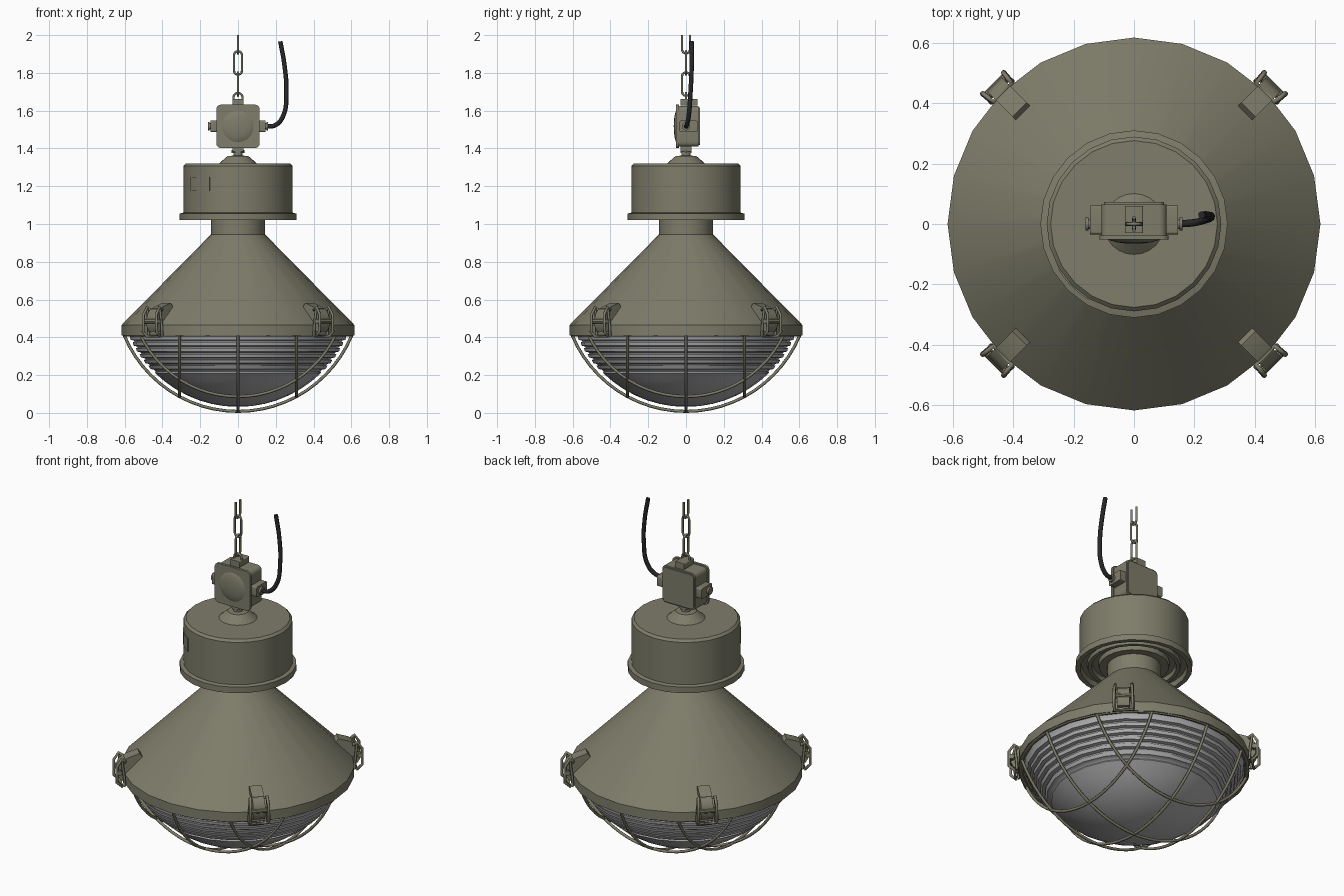
import bpy, bmesh, math
from mathutils import Matrix, Vector

if "Cube" in bpy.data.objects:
    bpy.data.objects.remove(bpy.data.objects["Cube"])


def material(name, rgb):
    m = bpy.data.materials.new(name)
    m.diffuse_color = (*rgb, 1)
    m.use_nodes = True
    m.node_tree.nodes["Principled BSDF"].inputs["Base Color"].default_value = m.diffuse_color
    return m


OLIVE = material("olive_paint", (0.21, 0.205, 0.145))
GLASS = material("grey_glass", (0.42, 0.42, 0.43))
BLACK = material("black_rubber", (0.02, 0.02, 0.022))


def finish(name, bm, mat, matrix=None, angle=35):
    bmesh.ops.remove_doubles(bm, verts=bm.verts, dist=1e-5)
    bmesh.ops.recalc_face_normals(bm, faces=bm.faces)
    if matrix:
        bm.transform(matrix)
    me = bpy.data.meshes.new(name)
    bm.to_mesh(me)
    bm.free()
    ob = bpy.data.objects.new(name, me)
    bpy.context.collection.objects.link(ob)
    me.materials.append(mat)
    bpy.ops.object.select_all(action='DESELECT')
    ob.select_set(True)
    bpy.context.view_layer.objects.active = ob
    bpy.ops.object.shade_smooth_by_angle(angle=math.radians(angle))
    return ob


def lathe(name, profile, mat=OLIVE, seg=24, matrix=None):
    """Spin an (r, z) profile around z."""
    bm = bmesh.new()
    vs = [bm.verts.new((r, 0, z)) for r, z in profile]
    es = [bm.edges.new(p) for p in zip(vs, vs[1:])]
    bmesh.ops.spin(bm, geom=vs + es, cent=(0, 0, 0), axis=(0, 0, 1),
                   angle=math.tau, steps=seg, use_duplicate=False)
    bmesh.ops.dissolve_degenerate(bm, edges=bm.edges, dist=1e-6)
    return finish(name, bm, mat, matrix)


def prism(name, pts, vec, mat=OLIVE, matrix=None):
    """Extrude a flat outline along a vector."""
    bm = bmesh.new()
    f = bm.faces.new([bm.verts.new(p) for p in pts])
    r = bmesh.ops.extrude_face_region(bm, geom=[f], use_keep_orig=True)
    bmesh.ops.translate(bm, vec=vec, verts=[g for g in r["geom"] if isinstance(g, bmesh.types.BMVert)])
    return finish(name, bm, mat, matrix)


def wire(name, pts, radius, mat=OLIVE, closed=False, smooth=False, matrix=None):
    cu = bpy.data.curves.new(name, 'CURVE')
    cu.dimensions = '3D'
    cu.bevel_depth, cu.bevel_resolution, cu.use_fill_caps = radius, 2, True
    if smooth:
        sp = cu.splines.new('BEZIER')
        sp.bezier_points.add(len(pts) - 1)
        for b, p in zip(sp.bezier_points, pts):
            b.co, b.handle_left_type, b.handle_right_type = p, 'AUTO', 'AUTO'
    else:
        sp = cu.splines.new('POLY')
        sp.points.add(len(pts) - 1)
        for b, p in zip(sp.points, pts):
            b.co = (*p, 1)
        sp.use_smooth = True
    sp.use_cyclic_u = closed
    ob = bpy.data.objects.new(name, cu)
    bpy.context.collection.objects.link(ob)
    cu.materials.append(mat)
    if matrix:
        ob.matrix_world = matrix
    return ob


def rounded(w, h, r, cx=0, cz=0, n=4):
    """Rounded rectangle outline, half sizes w and h."""
    out = []
    for k, (sx, sz) in enumerate([(1, 1), (-1, 1), (-1, -1), (1, -1)]):
        for i in range(n + 1):
            a = math.pi / 2 * (k + i / n)
            out.append((cx + sx * (w - r) + r * math.cos(a), cz + sz * (h - r) + r * math.sin(a)))
    return out


def place(x, y, z, axis=None, deg=90):
    m = Matrix.Translation((x, y, z))
    return m @ Matrix.Rotation(math.radians(deg), 4, axis) if axis else m


# Conical shade with rim, hollow underneath
lathe("shade", [(0.143, 1.03), (0.143, 0.945), (0.617, 0.465), (0.617, 0.41), (0.59, 0.41),
                (0.59, 0.45), (0.12, 0.93)])

# Gear housing with flange and ringed underside
lathe("gear_housing", [(0, 1.32), (0.276, 1.32), (0.289, 1.307), (0.289, 1.06), (0.31, 1.055),
                       (0.31, 1.02), (0.285, 1.02), (0.28, 1.05), (0.25, 1.05), (0.245, 1.03),
                       (0.225, 1.03), (0.22, 1.055), (0.19, 1.055), (0.185, 1.03), (0.14, 1.03)])
lathe("top_collar", [(0.102, 1.319), (0.055, 1.36), (0.025, 1.362), (0.025, 1.42)])
lathe("stem_nut", [(0, 1.375), (0.034, 1.375), (0.034, 1.392), (0, 1.392)], seg=6)

# Curved cover plate on the housing wall
bm = bmesh.new()
cols = []
for i in range(7):
    a = math.radians(211 + 28 * i / 6)
    cols.append([bm.verts.new((r * math.cos(a), r * math.sin(a), z))
                 for r, z in ((0.28, 1.175), (0.292, 1.175), (0.292, 1.25), (0.28, 1.25))])
for a, b in zip(cols, cols[1:]):
    for j in range(4):
        bm.faces.new((a[j], a[(j + 1) % 4], b[(j + 1) % 4], b[j]))
bm.faces.new(cols[0])
bm.faces.new(cols[-1])
finish("housing_cover_plate", bm, OLIVE)

# Ribbed glass bowl following a sphere
CZ, RG = 0.66, 0.628
sphere = lambda z: math.sqrt(max(RG * RG - (CZ - z) ** 2, 0))
bowl = [(0.585, 0.425)]
for i in range(6):
    z = 0.405 - 0.031 * i
    bowl += [(sphere(z) - 0.002, z), (sphere(z - 0.018) + 0.004, z - 0.018),
             (sphere(z - 0.022) - 0.012, z - 0.022), (sphere(z - 0.03) - 0.012, z - 0.03)]
for i in range(8):
    a = math.radians(44.5) * (1 - i / 7)
    bowl.append((RG * math.sin(a), CZ - RG * math.cos(a)))
lathe("glass_bowl", bowl, GLASS)

# Wire guard: three wires each way over a sphere, plus a ring
RC, CC, WR = 0.652, 0.66, 0.008
for axis in range(2):
    for d in (-0.31, 0, 0.31):
        rr = math.sqrt(RC * RC - d * d)
        amax = math.acos((CC - 0.412) / rr)
        pts = []
        for i in range(25):
            a = amax * (i / 12 - 1)
            u, z = rr * math.sin(a), CC - rr * math.cos(a)
            pts.append((u, d, z) if axis == 0 else (d, u, z))
        wire("guard_wire", pts, WR)
wire("guard_ring", [(0.602 * math.cos(math.tau * i / 48), 0.602 * math.sin(math.tau * i / 48), 0.412)
                    for i in range(48)], WR, closed=True)

# Four toggle clamps at the diagonals
lever = [(0.52, 0.562), (0.535, 0.582), (0.6, 0.56), (0.638, 0.535), (0.652, 0.5), (0.65, 0.455),
         (0.635, 0.43), (0.61, 0.43), (0.61, 0.47)]
for k in range(4):
    m = Matrix.Rotation(math.radians(45 + 90 * k), 4, 'Z')
    prism("clamp_lever", [(r, -0.033, z) for r, z in lever], (0, 0.066, 0), matrix=m)
    wire("clamp_bail", [(0.632, -0.05, 0.405), (0.66, -0.05, 0.43), (0.66, -0.048, 0.52), (0.635, -0.045, 0.56),
                        (0.615, -0.045, 0.545), (0.615, 0.045, 0.545), (0.635, 0.045, 0.56),
                        (0.66, 0.048, 0.52), (0.66, 0.05, 0.43), (0.632, 0.05, 0.405)],
         0.008, closed=True, matrix=m)
    for s in (-1, 1):
        wire("clamp_side_link", [(0.618, s * 0.05, 0.405), (0.622, s * 0.05, 0.47), (0.632, s * 0.047, 0.55)],
             0.007, matrix=m)
    lathe("clamp_pivot", [(0, -0.056), (0.014, -0.056), (0.014, 0.056), (0, 0.056)], seg=10,
          matrix=m @ place(0.645, 0, 0.485, 'X'))

# Junction box with front cover, back cover and bulge
prism("junction_box", [(x, -0.04, z) for x, z in rounded(0.108, 0.108, 0.025, 0, 1.517)], (0, 0.105, 0))
prism("box_front_cover", [(x, -0.052, z) for x, z in rounded(0.115, 0.115, 0.025, 0, 1.517)], (0, 0.014, 0))
prism("box_back_cover", [(x, 0.064, z) for x, z in rounded(0.1, 0.1, 0.02, 0, 1.517)], (0, 0.009, 0))
lathe("front_bulge", [(0.085, 0), (0.078, 0.004), (0.055, 0.01), (0.028, 0.013), (0, 0.014)],
      matrix=place(0, -0.051, 1.517, 'X'))
prism("box_foot", [(x, -0.03, z) for x, z in rounded(0.03, 0.02, 0.005, 0, 1.403)], (0, 0.06, 0))

# Side bosses, blanking plug and cable gland
for s in (-1, 1):
    prism("side_boss", [(s * 0.1, y, z) for y, z in rounded(0.048, 0.03, 0.008, 0.014, 1.517)], (s * 0.045, 0, 0))
    lathe("gland_nut" if s > 0 else "blanking_plug",
          [(0, 0.14), (0.017, 0.14), (0.017, 0.15), (0.022, 0.15), (0.022, 0.16), (0, 0.16)],
          seg=12, matrix=place(0, 0, 1.517, 'Y', 90 * s))

# Power cable
wire("power_cable", [(0.14, 0, 1.517), (0.195, 0.004, 1.522), (0.238, 0.014, 1.57), (0.256, 0.024, 1.7),
                     (0.246, 0.03, 1.84), (0.224, 0.03, 1.967)], 0.012, BLACK, smooth=True)

# Hanger on top of the box
prism("hanger_base", [(x, -0.03, z) for x, z in rounded(0.03, 0.018, 0.005, 0, 1.645)], (0, 0.09, 0))
wire("hanger_loop", [(-0.024, 0, 1.65)] + [(0.024 * math.cos(a), 0, 1.67 + 0.024 * math.sin(a))
     for a in [math.pi * (1 - i / 8) for i in range(9)]] + [(0.024, 0, 1.65)], 0.006)

# Chain: two whole links and a cut one at the top
link = rounded(0.021, 0.062, 0.0209)
wire("chain_link_lower", [(0, x, z + 1.741) for x, z in link], 0.006, closed=True)
wire("chain_link_middle", [(x, 0, z + 1.853) for x, z in link], 0.006, closed=True)
wire("chain_link_cut", [(0, 0.021 * math.cos(a), 1.924 + 0.021 * math.sin(a)) if 0 < i < 10 else
                        (0, 0.021 * (-1 if i == 0 else 1), 2.0)
                        for i, a in ((i, math.pi * (1 + (i - 1) / 8)) for i in range(11))], 0.006)
